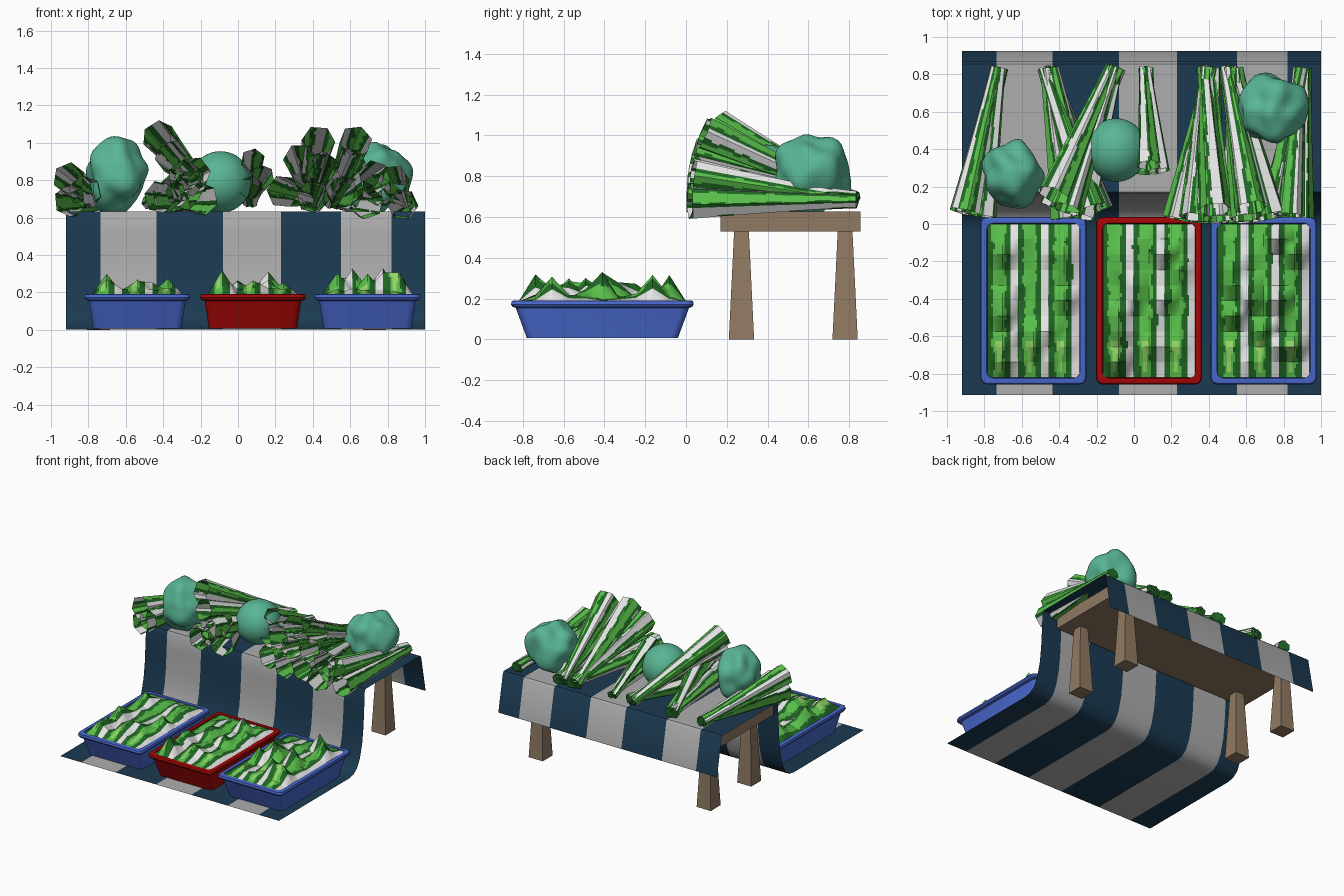
import bpy, math, random
from mathutils import Vector, noise

if "Cube" in bpy.data.objects:
    bpy.data.objects.remove(bpy.data.objects["Cube"])

random.seed(4)


def material(name, r, g, b):
    m = bpy.data.materials.new(name)
    m.diffuse_color = (r, g, b, 1)
    m.use_nodes = True
    m.node_tree.nodes["Principled BSDF"].inputs["Base Color"].default_value = m.diffuse_color
    return m


NAVY = material("navy cloth", 0.011, 0.042, 0.082)
GREY = material("pale grey cloth", 0.42, 0.42, 0.42)
WOOD = material("brown wood", 0.28, 0.195, 0.125)
BLUE = material("blue plastic", 0.065, 0.135, 0.60)
RED = material("red plastic", 0.38, 0.002, 0.002)
WHITE = material("leaf white", 0.78, 0.78, 0.78)
LIGHT = material("leaf green", 0.10, 0.52, 0.07)
DARK = material("leaf dark green", 0.014, 0.135, 0.017)
PALE = material("pale leaf green", 0.30, 0.68, 0.14)
TEAL = material("cabbage teal", 0.10, 0.47, 0.30)
LEAF = [WHITE, LIGHT, DARK, PALE]


def build(name, verts, faces, mats, idx=None):
    me = bpy.data.meshes.new(name)
    me.from_pydata(verts, [], faces)
    for m in mats:
        me.materials.append(m)
    if idx:
        for p, i in zip(me.polygons, idx):
            p.material_index = i
    ob = bpy.data.objects.new(name, me)
    bpy.context.collection.objects.link(ob)
    return ob


def smooth(ob, deg):
    bpy.ops.object.select_all(action='DESELECT')
    ob.select_set(True)
    bpy.context.view_layer.objects.active = ob
    bpy.ops.object.shade_smooth_by_angle(angle=math.radians(deg))


def loft(name, rings, mats):
    """Skin a list of equal closed rings, capping both ends."""
    n = len(rings[0])
    verts = [v for r in rings for v in r]
    faces = [(k*n + i, k*n + (i+1) % n, (k+1)*n + (i+1) % n, (k+1)*n + i)
             for k in range(len(rings)-1) for i in range(n)]
    faces.append(tuple(reversed(range(n))))
    faces.append(tuple(range(len(verts)-n, len(verts))))
    return build(name, verts, faces, mats)


def rect(cx, cy, hx, hy, z, r=0.0, steps=3):
    """Rectangle ring with optional rounded corners."""
    pts = []
    for q, (sx, sy) in enumerate([(1, 1), (-1, 1), (-1, -1), (1, -1)]):
        if r == 0:
            pts.append((cx + sx*hx, cy + sy*hy, z))
            continue
        for s in range(steps + 1):
            a = math.pi/2*(q + s/steps)
            pts.append((cx + sx*(hx-r) + r*math.cos(a), cy + sy*(hy-r) + r*math.sin(a), z))
    return pts


# striped cloth: one profile swept across the stripe edges
profile = [(-.915, .002), (-.035, .002), (.02, .012), (.065, .045), (.10, .11), (.13, .22),
           (.145, .34), (.155, .5), (.161, .615), (.17, .634), (.855, .634), (.868, .62), (.925, .33)]
edges = [-.92, -.735, -.435, -.08, .23, .55, .82, 1.0]
np_ = len(profile)
cv = [(x, y, z) for x in edges for y, z in profile]
cf, ci = [], []
for s in range(len(edges)-1):
    for k in range(np_-1):
        cf.append((s*np_+k, (s+1)*np_+k, (s+1)*np_+k+1, s*np_+k+1))
        ci.append(s % 2)
smooth(build("striped_cloth", cv, cf, [NAVY, GREY], ci), 40)

# table
loft("table_top", [rect(-.008, .513, .88, .343, z) for z in (.53, .628)], [WOOD])
for x in (-.745, .73):
    for y in (.272, .78):
        loft("table_leg", [rect(x, y, .062, .062, 0), rect(x, y, .036, .036, .535)], [WOOD])


# crates: tapered tub with a flanged rim
def crate(cx, mat):
    cy = -.41
    spec = [(.236, .37, .006), (.258, .425, .155), (.276, .441, .160), (.283, .448, .172),
            (.279, .444, .188), (.268, .433, .192), (.250, .415, .190), (.246, .411, .170),
            (.225, .36, .02)]
    rings = [rect(cx, cy, hx, hy, z, .035) for hx, hy, z in spec]
    smooth(loft("crate", rings, [mat]), 35)


def leaf_colour(u, t, seed, white):
    """Leaf band: u counts leaves across, t runs 0 at the root to 1 at the tip."""
    n = noise.noise(Vector((u*2, t*9, seed)))
    m = noise.noise(Vector((u*7, t*16, seed + 5)))
    f = (u + .05*n) % 1
    if f > 1 - white:
        return 0
    d = abs(f/(1 - white) - .5) + .13*m
    return 1 if d < .27 - .12*max(0, t - .6) else 2


# heap of leaves in a crate: bumpy sheet coloured in lengthwise bands
def leaf_heap(cx):
    cy, hx, hy, sub = -.41, .246, .411, 8
    ca, cb = 6, 10
    h = [[0.185 if i in (0, ca) or j in (0, cb) else
          .19 + .035*random.random() + (random.uniform(.04, .12) if random.random() < .25 else 0)
          for j in range(cb+1)] for i in range(ca+1)]
    nx, ny = ca*sub, cb*sub
    verts, faces, idx = [], [], []
    for i in range(nx+1):
        for j in range(ny+1):
            a, b = min(i//sub, ca-1), min(j//sub, cb-1)
            u, v = i/sub - a, j/sub - b
            z = ((h[a][b]*(1-v) + h[a][b+1]*v)*(1-u) + (h[a+1][b]*(1-v) + h[a+1][b+1]*v)*u)
            verts.append((cx - hx + 2*hx*i/nx, cy - hy + 2*hy*j/ny, z))
    for i in range(nx):
        for j in range(ny):
            k = i*(ny+1) + j
            faces.append((k, k+ny+1, k+ny+2, k+1))
            u, t = 3*(i + .5)/nx, 1 - (j + .5)/ny
            c = leaf_colour(u, t, cx*9, .24)
            if .76 < t < .96 and c and abs(u % 1 - .38) < .11 - .4*max(0, t - .8):
                c = 3                             # pale leaf tips
            idx.append(c)
    build("leaf_heap", verts, faces, LEAF, idx)


for cx, mat in ((-.538, BLUE), (.08, RED), (.693, BLUE)):
    crate(cx, mat)
    leaf_heap(cx)


# stems: open flaring hexagonal tubes with white / green bands
def stem(base, ex, ez, length, size):
    base = Vector(base)
    dx, dz = ex - base.x, ez - base.z
    d = Vector((dx, -math.sqrt(length**2 - dx*dx - dz*dz), dz)).normalized()
    side = d.cross(Vector((0, 0, 1))).normalized()
    up = side.cross(d)
    rows, per, n = 20, 8, 48
    spin, shift = random.uniform(0, math.pi/3), random.random()
    verts, faces, idx = [], [], []
    for k in range(rows+1):
        t = k/rows
        r = size*(.42 + .58*t**1.25)
        hexa = [side*math.cos(spin + math.pi/3*q)*r + up*math.sin(spin + math.pi/3*q)*r
                for q in range(6)]
        for i in range(n):
            p = hexa[i//per].lerp(hexa[(i//per+1) % 6], (i % per)/per)
            verts.append(base + d*length*t + p)
    for k in range(rows):
        for i in range(n):
            j = (i+1) % n
            faces.append((k*n+i, k*n+j, (k+1)*n+j, (k+1)*n+i))
            idx.append(leaf_colour(3*(i + .5)/n + shift, 1 - (k + .5)/rows, shift*20, .36))
    faces.append(tuple(range(n)))
    idx.append(2)
    build("leaf_stem", verts, faces, LEAF, idx)


# each bundle: back point x, length, tube radius, front ends (x, z)
bundles = [
    (-.72, .80, .088, [(-.905, .81), (-.82, .74), (-.90, .69)]),
    (-.46, .81, .09, [(-.23, .84), (-.36, .72), (-.19, .70), (-.26, .77)]),
    (-.10, .83, .09, [(-.43, 1.04), (-.36, .93), (-.29, .82), (-.42, .71)]),
    (.065, .57, .066, [(.08, .91), (.13, .82), (.07, .76)]),
    (.40, .83, .09, [(.43, 1.01), (.33, .91), (.45, .87), (.24, .74), (.40, .71)]),
    (.52, .83, .09, [(.63, 1.01), (.60, .89), (.73, .82), (.56, .73), (.69, .68)]),
    (.90, .80, .085, [(.83, .80), (.74, .75), (.88, .67)]),
]
for bx, length, size, ends in bundles:
    for q, (ex, ez) in enumerate(ends):
        off = (q - (len(ends)-1)/2)*.014
        stem((bx + off, .835, .68 + .012*(q % 2)), ex, ez, length, size)


# cabbages: one round, two lumpy
def cabbage(c, r, lump):
    bpy.ops.mesh.primitive_ico_sphere_add(subdivisions=4, radius=1, location=(0, 0, 0))
    ob = bpy.context.object
    ob.name = "cabbage"
    for v in ob.data.vertices:
        f = 1 + lump*noise.noise(v.co*1.5 + Vector(c)*7)
        v.co = Vector(c) + Vector([v.co[i]*r[i]*f for i in range(3)])
    ob.data.materials.append(TEAL)
    smooth(ob, 40)


cabbage((-.645, .265, .83), (.165, .175, .192), .26)
cabbage((-.095, .395, .79), (.165, .17, .165), 0)
cabbage((.738, .615, .81), (.18, .183, .188), .26)
